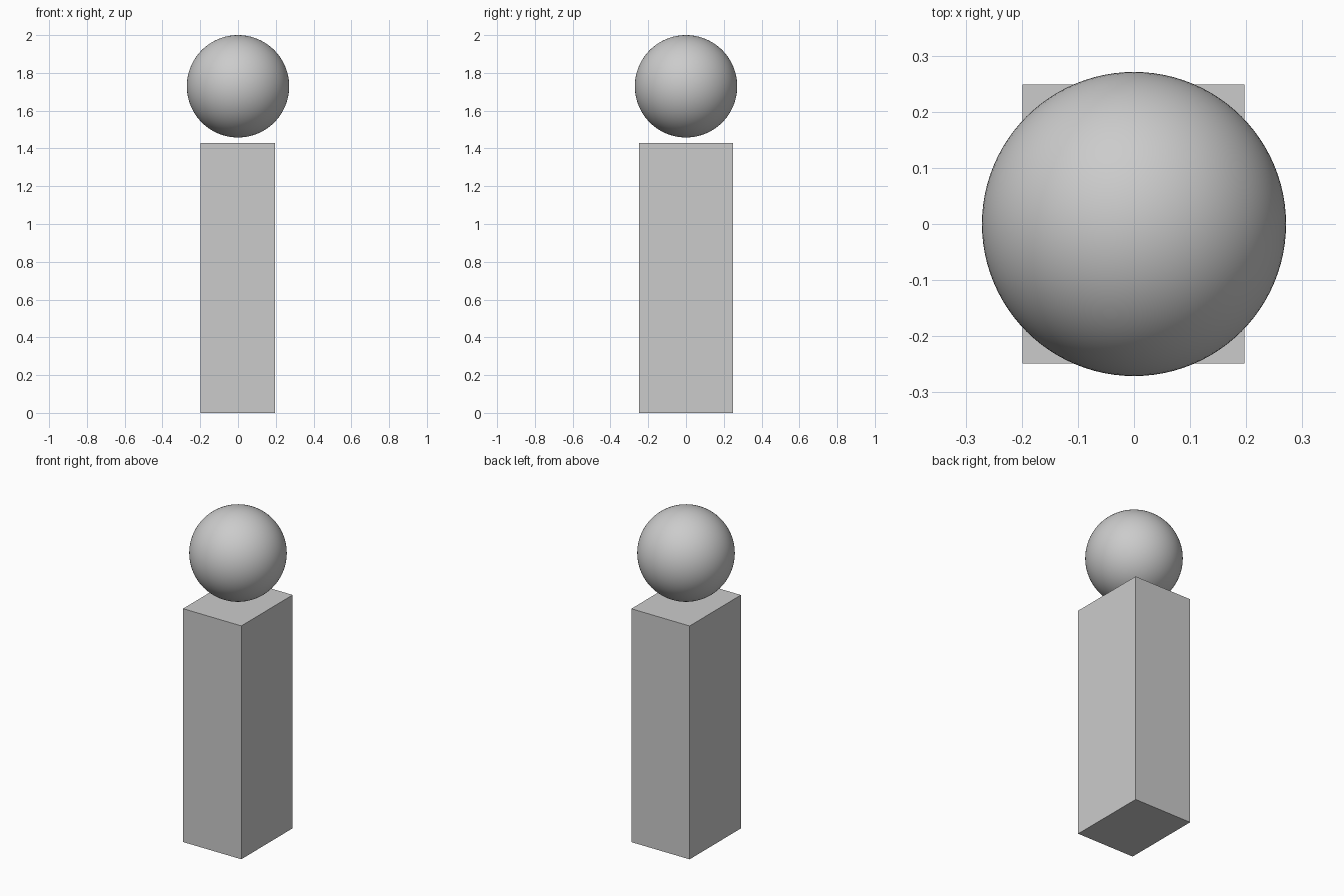
import bpy

if "Cube" in bpy.data.objects:
    bpy.data.objects.remove(bpy.data.objects["Cube"])

# Rectangular pillar standing on the ground
bpy.ops.mesh.primitive_cube_add(size=1, location=(-0.001, 0, 0.715))
pillar = bpy.context.object
pillar.name = "pillar"
pillar.scale = (0.395, 0.497, 1.43)
bpy.ops.object.transform_apply(location=False, rotation=False, scale=True)

# Smooth ball floating just above the pillar
bpy.ops.mesh.primitive_uv_sphere_add(segments=96, ring_count=48, radius=0.271,
                                     location=(0, 0, 1.729))
bpy.context.object.name = "ball"
bpy.ops.object.shade_smooth()
